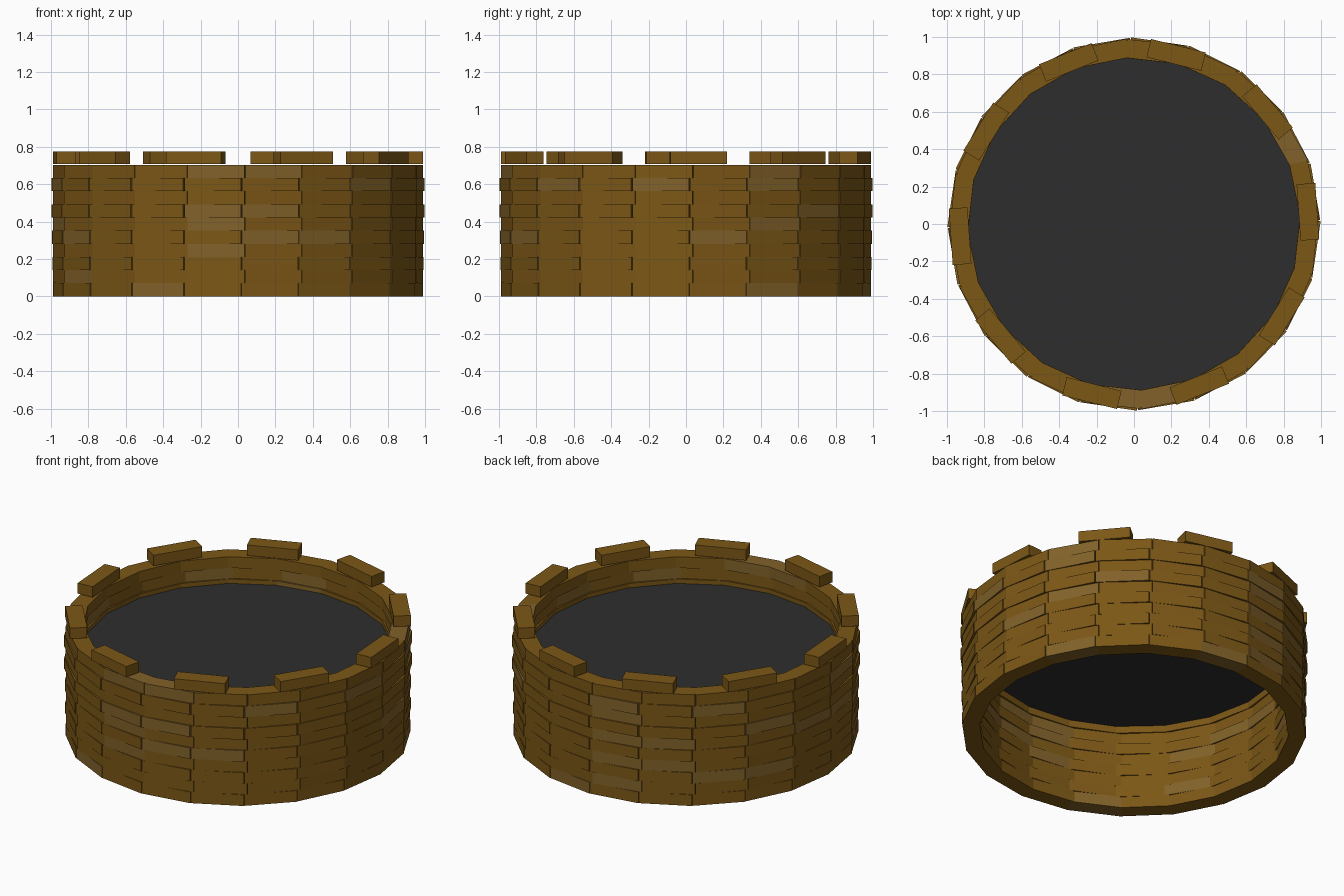
import bpy, bmesh, random
from math import radians, cos, sin, pi
from mathutils import Matrix, Vector

if "Cube" in bpy.data.objects:
    bpy.data.objects.remove(bpy.data.objects["Cube"])
random.seed(4)

def material(name, rgb):
    m = bpy.data.materials.new(name)
    m.diffuse_color = (*rgb, 1)
    m.use_nodes = True
    m.node_tree.nodes["Principled BSDF"].inputs["Base Color"].default_value = m.diffuse_color
    return m

wood = material("wood", (0.200, 0.095, 0.008))
pale = material("pale_wood", (0.220, 0.120, 0.022))
dark = material("dark_surface", (0.027, 0.027, 0.027))

def finish(name, bm, mats):
    me = bpy.data.meshes.new(name)
    bm.to_mesh(me)
    bm.free()
    for m in mats:
        me.materials.append(m)
    ob = bpy.data.objects.new(name, me)
    bpy.context.collection.objects.link(ob)
    return ob

def brick(bm, angle, face_r, width, z0, z1, depth=0.1, mat=0, yaw=0):
    # box whose outer face is at distance face_r from the axis
    M = (Matrix.Rotation(radians(angle), 4, 'Z')
         @ Matrix.Translation((face_r - depth / 2, 0, (z0 + z1) / 2))
         @ Matrix.Rotation(radians(yaw), 4, 'Z')
         @ Matrix.Diagonal((depth, width, z1 - z0, 1)))
    for v in bmesh.ops.create_cube(bm, size=1, matrix=M)["verts"]:
        for f in v.link_faces:
            f.material_index = mat

# Ten courses of twenty bricks, slightly uneven from course to course
H = 0.0703
faces_r = [0.977, 0.976, 0.979, 0.976, 0.981, 0.976, 0.985, 0.977, 0.985, 0.978]
for row, r in enumerate(faces_r):
    bm = bmesh.new()
    turn = 10.6 + (0.5 if row % 2 else -0.5)
    for k in range(20):
        brick(bm, turn + 18 * k, r, 0.306, row * H, (row + 1) * H,
              mat=int(random.random() < 0.15), yaw=0.5 if row % 2 else -0.5)
    finish(f"brick_course_{row + 1}", bm, [wood, pale])

# Ten spaced blocks on the rim
bm = bmesh.new()
for k in range(10):
    brick(bm, 4 + 36 * k, 0.982, 0.302, 0.708, 0.775)
finish("rim_blocks", bm, [wood])

# Dark surface inside the ring
bm = bmesh.new()
bmesh.ops.create_circle(bm, cap_ends=True, segments=40, radius=0.91,
                        matrix=Matrix.Translation((0, 0, 0.535)))
finish("inner_surface", bm, [dark])
